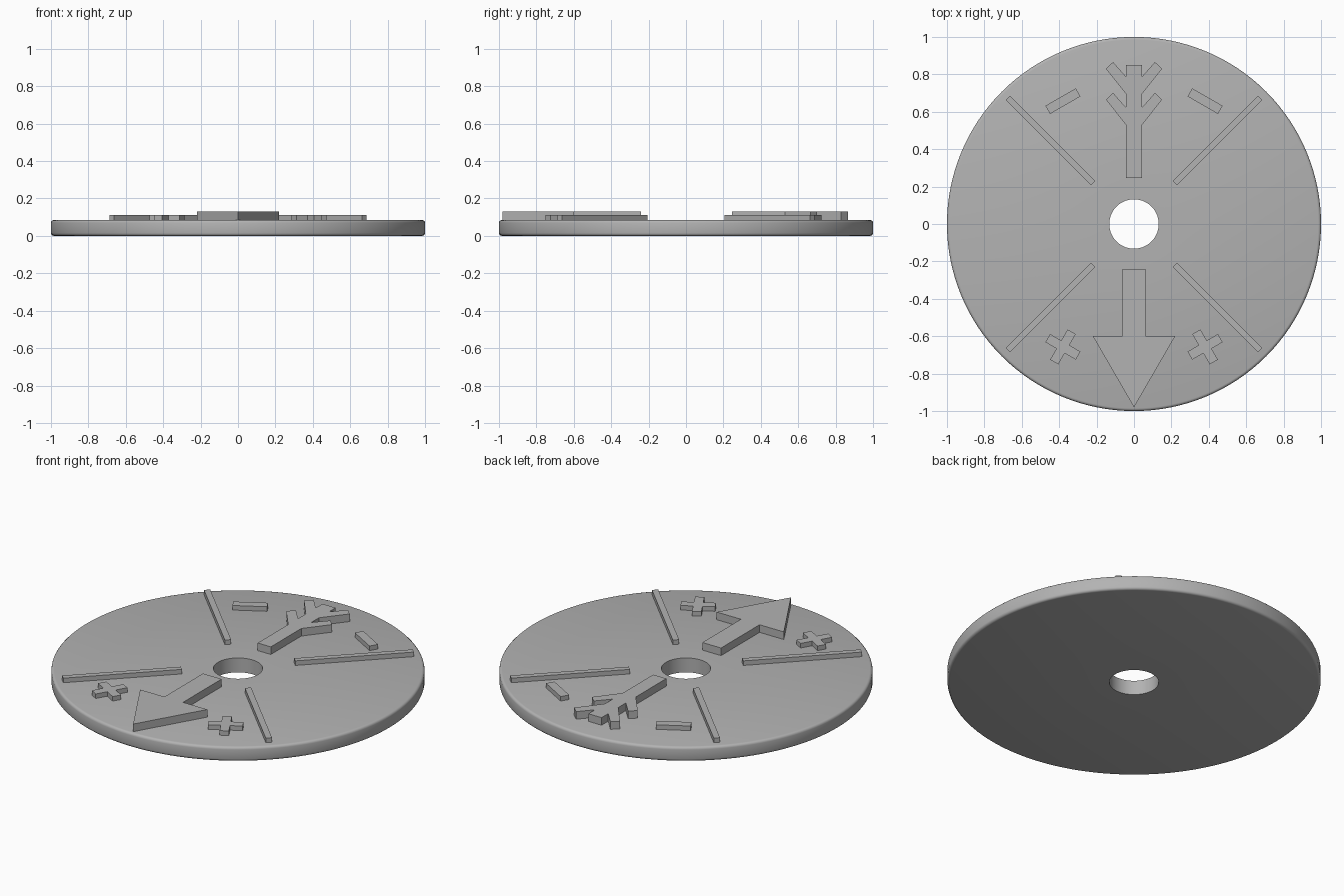
import bpy, bmesh, math
from mathutils import Matrix, Vector

if "Cube" in bpy.data.objects:
    bpy.data.objects.remove(bpy.data.objects["Cube"], do_unlink=True)

grey = bpy.data.materials.new("plain_grey")
grey.use_nodes = True
GREY = (0.45, 0.45, 0.45, 1)
grey.diffuse_color = GREY
grey.node_tree.nodes["Principled BSDF"].inputs["Base Color"].default_value = GREY

TOP = 0.085        # top of the disc
LOW = 0.112        # top of the small markings
HIGH = 0.13        # top of the arrow and fletching


def finish(name, bm):
    bmesh.ops.recalc_face_normals(bm, faces=bm.faces[:])
    mesh = bpy.data.meshes.new(name)
    bm.to_mesh(mesh)
    bm.free()
    mesh.materials.append(grey)
    obj = bpy.data.objects.new(name, mesh)
    bpy.context.collection.objects.link(obj)
    return obj


def plate(name, outline, height, centre=(0, 0), angle=0):
    """Extrude a flat outline from the disc surface up to a height."""
    place = Matrix.Translation((*centre, TOP - 0.003)) @ Matrix.Rotation(math.radians(angle), 4, 'Z')
    bm = bmesh.new()
    face = bm.faces.new([bm.verts.new(place @ Vector((x, y, 0))) for x, y in outline])
    top = bmesh.ops.extrude_face_region(bm, geom=[face])["geom"]
    bmesh.ops.translate(bm, verts=[v for v in top if isinstance(v, bmesh.types.BMVert)],
                        vec=(0, 0, height - TOP + 0.003))
    return finish(name, bm)


def mirrored(half):
    """Complete a symmetric outline from its +x half."""
    return half + [(-x, y) for x, y in reversed(half) if x > 0]


def bar(length, width):
    l, w = length / 2, width / 2
    return [(-l, -w), (l, -w), (l, w), (-l, w)]


def cross(length, width):
    l, w = length / 2, width / 2
    arm = [(l, -w), (l, w), (w, w)]
    turns = [Matrix.Rotation(k * math.pi / 2, 2) for k in range(4)]
    return [tuple(t @ Vector(p)) for t in turns for p in arm]


# Disc with a centre hole and rounded rim, turned from a profile
R, HOLE, ROUND = 1.0, 0.132, 0.015
profile = [(HOLE, 0)]
for cz, start in ((ROUND, -90), (TOP - ROUND, 0)):
    for k in range(4):
        a = math.radians(start + 30 * k)
        profile.append((R - ROUND + ROUND * math.cos(a), cz + ROUND * math.sin(a)))
profile.append((HOLE, TOP))
bm = bmesh.new()
ring = [bm.verts.new((r, 0, z)) for r, z in profile]
edges = [bm.edges.new((ring[i], ring[(i + 1) % len(ring)])) for i in range(len(ring))]
bmesh.ops.spin(bm, geom=ring + edges, cent=(0, 0, 0), axis=(0, 0, 1),
               angle=2 * math.pi, steps=128)
bmesh.ops.remove_doubles(bm, verts=bm.verts[:], dist=0.0005)
disc = finish("disc", bm)
bpy.ops.object.select_all(action='DESELECT')
disc.select_set(True)
bpy.context.view_layer.objects.active = disc
bpy.ops.object.shade_smooth_by_angle(angle=math.radians(40))

# Arrow head and shaft
plate("arrow_head", mirrored([(0, -0.98), (0.22, -0.6), (0.061, -0.6), (0.061, -0.24)]), HIGH)

# Fletching with two pairs of barbs
half = [(0.043, 0.245)]
for y in (0.53, 0.695):
    half += [(0.043, y), (0.15, y + 0.135), (0.112, y + 0.171), (0.043, y + 0.093)]
half.append((0.043, 0.85))
plate("arrow_fletching", mirrored(half), HIGH)

# Four diagonal divider bars
for name, angle in (("back_left", 45), ("back_right", 135),
                    ("front_right", 225), ("front_left", 315)):
    a = math.radians(angle)
    plate(name + "_divider", bar(0.645, 0.034), LOW,
          (0.631 * math.cos(a), 0.631 * math.sin(a)), angle)

# Minus and plus signs on each side
for side, s in (("left", 1), ("right", -1)):
    plate(side + "_minus", bar(0.187, 0.05), LOW, (s * 0.38, 0.657), -30 * s)
    plate(side + "_plus", cross(0.187, 0.05), LOW, (s * 0.38, -0.657), 30 * s)
